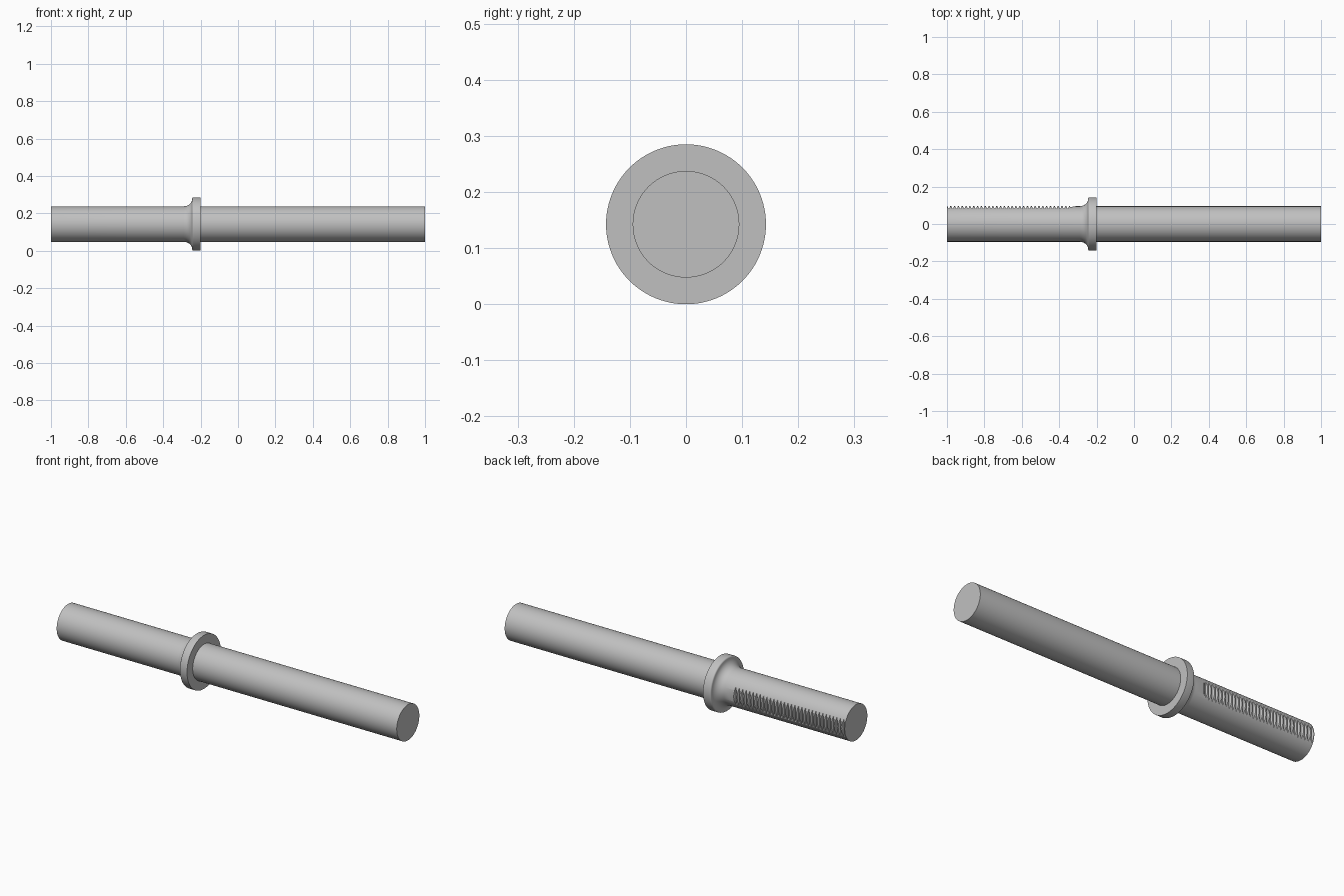
import bpy, bmesh, math
from mathutils import Matrix, Vector

if "Cube" in bpy.data.objects:
    bpy.data.objects.remove(bpy.data.objects["Cube"])

R, FLANGE = 0.095, 0.1425      # shaft and collar radii
PITCH, TEETH = 0.0205, 32      # rack spacing and count
ROOT = 0.0835                  # distance of the groove floor from the axis

steel = bpy.data.materials.new("grey steel")
steel.use_nodes = True
GREY = (0.53, 0.53, 0.53, 1)
steel.diffuse_color = GREY
steel.node_tree.nodes["Principled BSDF"].inputs["Base Color"].default_value = GREY


def make_object(name, bm):
    bmesh.ops.recalc_face_normals(bm, faces=bm.faces)
    mesh = bpy.data.meshes.new(name)
    bm.to_mesh(mesh)
    bm.free()
    mesh.materials.append(steel)
    obj = bpy.data.objects.new(name, mesh)
    bpy.context.collection.objects.link(obj)
    obj.location.z = FLANGE
    return obj


def lathe(name, profile, segments=96):
    """Turn (x, radius) points around the x axis and cap both ends."""
    bm = bmesh.new()
    rings = []
    for x, r in profile:
        rings.append([bm.verts.new((x, r * math.cos(a), r * math.sin(a)))
                      for a in (math.tau * i / segments for i in range(segments))])
    for a, b in zip(rings, rings[1:]):
        for i in range(segments):
            j = (i + 1) % segments
            bm.faces.new((a[i], a[j], b[j], b[i]))
    bm.faces.new(rings[0])
    bm.faces.new(rings[-1])
    return make_object(name, bm)


def prism(bm, outline, half=0.08):
    """Extrude an (x, y) outline along z."""
    low = [bm.verts.new((x, y, -half)) for x, y in outline]
    high = [bm.verts.new((x, y, half)) for x, y in outline]
    bm.faces.new(low)
    bm.faces.new(high)
    for i in range(len(outline)):
        j = (i + 1) % len(outline)
        bm.faces.new((low[i], low[j], high[j], high[i]))


# Shaft with collar: concave fillet, small rounded corner, flat shoulder
fillet = [(-0.29 + 0.045 * math.sin(t), 0.135 - 0.04 * math.cos(t))
          for t in (math.pi / 2 * i / 8 for i in range(9))]
corner = [(-0.2375 - 0.0075 * math.cos(t), 0.135 + 0.0075 * math.sin(t))
          for t in (math.pi / 2 * i / 4 for i in range(1, 5))]
shaft = lathe("rack_shaft",
              [(-1, R)] + fillet + corner + [(-0.2, FLANGE), (-0.2, R), (1, R)])

# Rack grooves along the back of the short end, plus a sloping run-out
bm = bmesh.new()
TOP = 0.11
slope = 0.0048 / (R - ROOT)
for i in range(TEETH):
    x = -1 + PITCH * (i + 0.5)
    wide = 0.0025 + slope * (TOP - ROOT)
    # The outline steps out to a narrow neck above the shaft so cutters stay apart
    rim = 0.0025 + slope * (R + 0.001 - ROOT)
    prism(bm, [(x - 0.0025, ROOT), (x + 0.0025, ROOT),
               (x + rim, R + 0.001), (x - rim, R + 0.001)])
end = -1 + PITCH * TEETH + 0.002
prism(bm, [(end, 0.09), (end + 0.035, R + 0.001), (end, R + 0.001)])
cutter = make_object("rack_cutter", bm)
cutter.hide_render = True

bpy.ops.object.select_all(action="DESELECT")
bpy.context.view_layer.objects.active = shaft
shaft.select_set(True)
cut = shaft.modifiers.new("rack teeth", "BOOLEAN")
cut.operation = "DIFFERENCE"
cut.solver = "EXACT"
cut.object = cutter
bpy.ops.object.modifier_apply(modifier=cut.name)
bpy.data.objects.remove(cutter)
bpy.ops.object.shade_smooth_by_angle(angle=math.radians(25))
